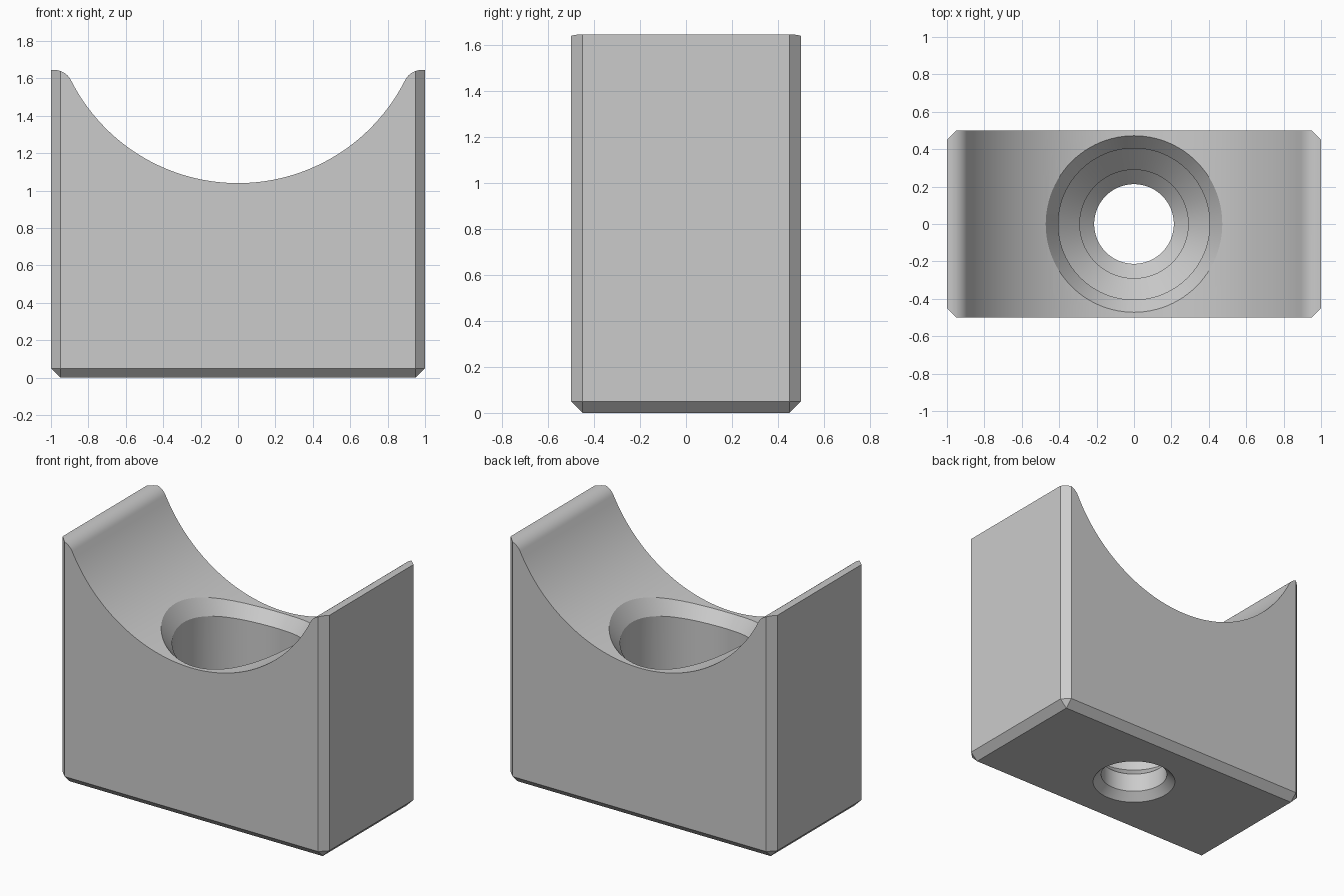
import bpy, bmesh, math

default = bpy.data.objects.get("Cube")
if default:
    bpy.data.objects.remove(default, do_unlink=True)

HEIGHT = 1.645      # top of the horns
SADDLE_R = 1.0      # saddle cylinder radius
SADDLE_Z = 2.04     # saddle cylinder axis height
FILLET = 0.1        # rounding at the horns
CHAMFER = 0.05

grey = bpy.data.materials.new("plain grey")
grey.use_nodes = True
grey.diffuse_color = (0.6, 0.6, 0.6, 1)
grey.node_tree.nodes["Principled BSDF"].inputs["Base Color"].default_value = (0.6, 0.6, 0.6, 1)


def make_object(name, bm):
    bmesh.ops.recalc_face_normals(bm, faces=bm.faces)
    mesh = bpy.data.meshes.new(name)
    bm.to_mesh(mesh)
    bm.free()
    mesh.materials.append(grey)
    obj = bpy.data.objects.new(name, mesh)
    bpy.context.collection.objects.link(obj)
    return obj


def saddle_height(x):
    return SADDLE_Z - math.sqrt(SADDLE_R ** 2 - x ** 2)


def make_block():
    # Tall box with chamfered upright and bottom edges
    bm = bmesh.new()
    bmesh.ops.create_cube(bm, size=1)
    for v in bm.verts:
        v.co = (v.co.x * 2, v.co.y, (v.co.z + 0.5) * 1.9)
    edges = [e for e in bm.edges if min(v.co.z for v in e.verts) < 0.01]
    bmesh.ops.bevel(bm, geom=edges, offset=CHAMFER, segments=1, affect='EDGES')
    return make_object("saddle_block", bm)


def make_trough():
    # Saddle arc with tangent fillets, extruded front to back
    drop = SADDLE_Z - (HEIGHT - FILLET)
    reach = SADDLE_R + FILLET
    fx = math.sqrt(reach ** 2 - drop ** 2)
    tilt = math.atan2(fx, drop)
    half = [(SADDLE_R * math.sin(tilt * i / 32), SADDLE_Z - SADDLE_R * math.cos(tilt * i / 32))
            for i in range(33)]
    for i in range(1, 11):
        a = tilt * (1 - i / 10)
        half.append((fx - FILLET * math.sin(a), HEIGHT - FILLET + FILLET * math.cos(a)))
    half += [(1.3, HEIGHT), (1.3, 2.5)]
    outline = [(-x, z) for x, z in reversed(half[1:])] + half
    bm = bmesh.new()
    face = bm.faces.new([bm.verts.new((x, -1, z)) for x, z in outline])
    out = bmesh.ops.extrude_face_region(bm, geom=[face])
    moved = [g for g in out["geom"] if isinstance(g, bmesh.types.BMVert)]
    bmesh.ops.translate(bm, verts=moved, vec=(0, 2, 0))
    return make_object("trough_cutter", bm)


def make_bore():
    # Stepped hole whose top countersink follows the saddle
    steps = [(0.315, -0.05), (0.213, 0.052), (0.213, 0.18), (0.29, 0.255),
             (0.29, 0.535), (0.405, 0.65)]
    count = 96
    angles = [2 * math.pi * i / count for i in range(count)]
    bm = bmesh.new()

    def ring(radius, height):
        return [bm.verts.new((radius * math.cos(a), radius * math.sin(a), height(a)))
                for a in angles]

    def lower(a):
        return saddle_height(0.405 * math.cos(a)) - 0.075

    def upper(a):
        return 2 * saddle_height(0.472 * math.cos(a)) - lower(a)

    rings = [ring(r, lambda a, z=z: z) for r, z in steps]
    rings += [ring(0.405, lower), ring(0.539, upper), ring(0.539, lambda a: 2.2)]
    for low, high in zip(rings, rings[1:]):
        for i in range(count):
            j = (i + 1) % count
            bm.faces.new((low[i], low[j], high[j], high[i]))
    bm.faces.new(rings[0])
    bm.faces.new(rings[-1])
    return make_object("bore_cutter", bm)


block = make_block()
bpy.context.view_layer.objects.active = block
for cutter in (make_trough(), make_bore()):
    cutter.hide_render = True
    mod = block.modifiers.new("cut", 'BOOLEAN')
    mod.operation = 'DIFFERENCE'
    mod.solver = 'EXACT'
    mod.object = cutter
    bpy.ops.object.modifier_apply(modifier=mod.name)
    bpy.data.objects.remove(cutter, do_unlink=True)

# Smooth curved walls, crisp chamfers
bpy.ops.object.select_all(action='DESELECT')
block.select_set(True)
bpy.ops.object.shade_smooth_by_angle(angle=math.radians(25))
